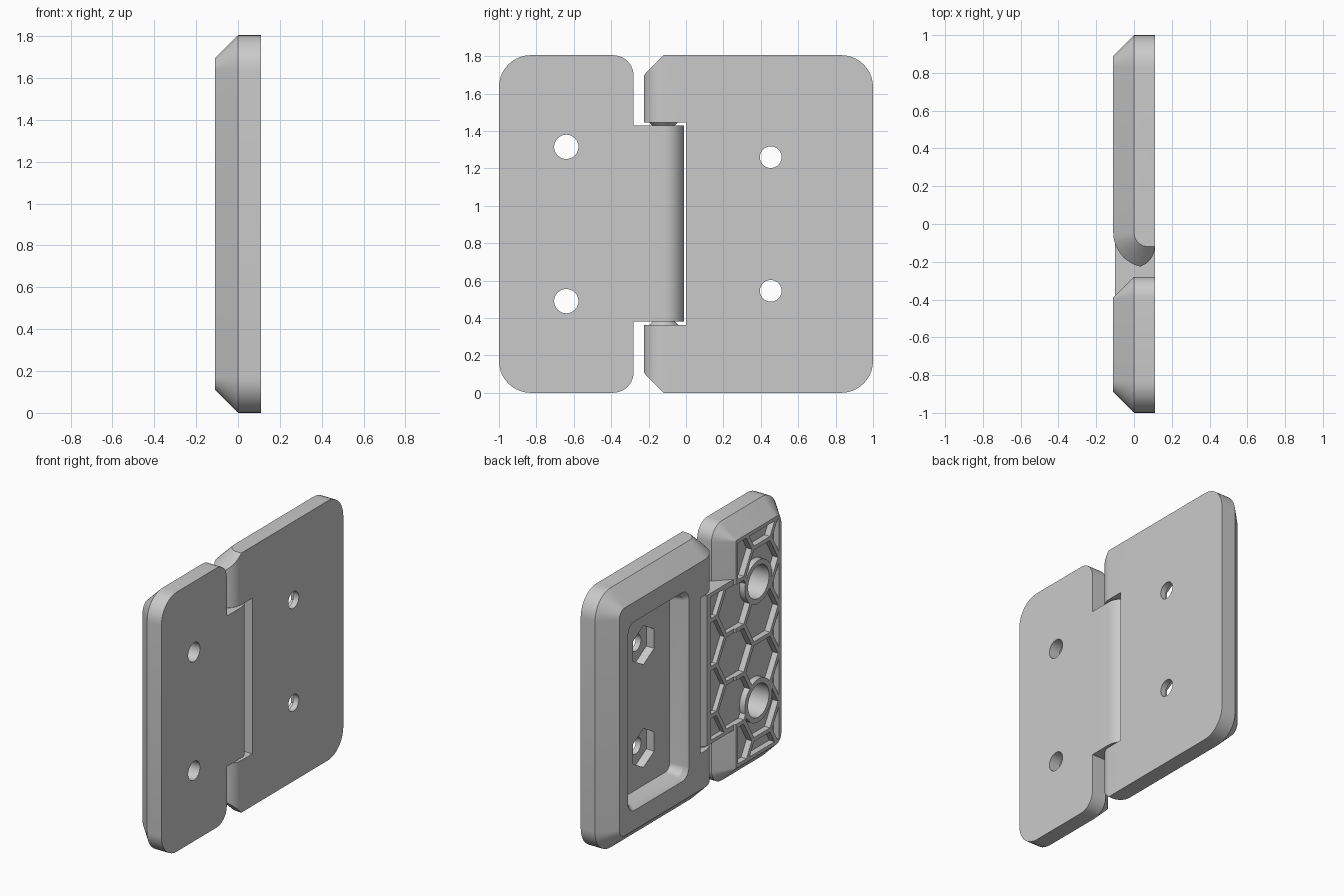
import bpy, bmesh
from math import sin, cos, pi

cube = bpy.data.objects.get("Cube")
if cube:
    bpy.data.objects.remove(cube, do_unlink=True)

grey = bpy.data.materials.new("grey plastic")
grey.use_nodes = True
GREY = (0.59, 0.59, 0.59, 1)
grey.diffuse_color = GREY
grey.node_tree.nodes["Principled BSDF"].inputs["Base Color"].default_value = GREY

H = 1.805          # overall height
T = 0.11           # half thickness, also chamfer size
AXIS = -0.12       # y of the hinge axis


def make(name, lofts):
    """One object from a list of lofts, each a list of matching rings."""
    bm = bmesh.new()
    for rings in lofts:
        vs = [[bm.verts.new(p) for p in r] for r in rings]
        n = len(vs[0])
        for a, b in zip(vs, vs[1:]):
            for i in range(n):
                j = (i + 1) % n
                bm.faces.new((a[i], a[j], b[j], b[i]))
        bm.faces.new(vs[0])
        bm.faces.new(vs[-1][::-1])
    bmesh.ops.recalc_face_normals(bm, faces=bm.faces)
    me = bpy.data.meshes.new(name)
    bm.to_mesh(me)
    bm.free()
    me.materials.append(grey)
    ob = bpy.data.objects.new(name, me)
    bpy.context.collection.objects.link(ob)
    return ob


def along_x(pts, x0, x1):
    return [[(x, y, z) for y, z in pts] for x in (x0, x1)]


def along_z(pts, z0, z1):
    return [[(x, y, z) for x, y in pts] for z in (z0, z1)]


def circle(cy, cz, r, n=40, turn=0.0):
    return [(cy + r * cos(2 * pi * i / n + turn), cz + r * sin(2 * pi * i / n + turn))
            for i in range(n)]


def rounded(x, y0, y1, z0, z1, r_low, r_high, s_low=10):
    """Rounded rectangle ring; the low-y and high-y corners have their own radius."""
    pts = []
    corners = [(y1, z1, -1, -1, r_high, 10), (y0, z1, 1, -1, r_low, s_low),
               (y0, z0, 1, 1, r_low, s_low), (y1, z0, -1, 1, r_high, 10)]
    for q, (y, z, sy, sz, r, steps) in enumerate(corners):
        for i in range(steps + 1):
            a = (q + i / steps) * pi / 2
            pts.append((x, y + sy * r + r * cos(a), z + sz * r + r * sin(a)))
    return pts


def boolean(target, tool, op="DIFFERENCE"):
    m = target.modifiers.new("boolean", "BOOLEAN")
    m.operation, m.solver, m.object = op, "EXACT", tool
    bpy.context.view_layer.update()
    dg = bpy.context.evaluated_depsgraph_get()
    me = bpy.data.meshes.new_from_object(target.evaluated_get(dg))
    target.modifiers.clear()
    target.data = me
    bpy.data.objects.remove(tool, do_unlink=True)


def barrel(sign, back, chamfer):
    """Hinge end outline: round on the front side, chamfered at the back."""
    tip = AXIS + sign * T
    arc = [(T * cos(i * pi / 24), AXIS + sign * T * sin(i * pi / 24)) for i in range(13)]
    return arc + [(-0.04, tip), (-back, tip - sign * chamfer)]


# Wide leaf: chamfered slab with a barrel along its hinge edge
tip = AXIS - T
wide = make("wide_leaf", [[
    rounded(T, tip, 1, 0, H, 0.001, 0.17, 1),
    rounded(0, tip, 1, 0, H, 0.001, 0.17, 1),
    rounded(-T, tip, 1 - T, T, H - T, 0.001, 0.06, 1)]])
outline = [(0.2, 1.2), (0.2, AXIS)] + barrel(-1, T, 0.07) + [(-0.2, tip + 0.07), (-0.2, 1.2)]
boolean(wide, make("barrel_outline", [along_z(outline, -0.1, H + 0.1)]), "INTERSECT")

# Conical bevel at both ends of the barrel
R = 0.075
rings = []
for z, grow in ((0, 0), (T, T), (H - T, T), (H, 0)):
    r = R + grow
    arc = [(R - r * sin(i * pi / 24), AXIS + R - r * cos(i * pi / 24)) for i in range(13)]
    ring = [(0.3, 1.2), (0.3, AXIS - grow)] + arc + [(-0.5, 1.2)]
    rings.append([(x, y, z) for x, y in ring])
boolean(wide, make("barrel_ends", [rings]), "INTERSECT")

# Notch for the knuckle of the narrow leaf
notch = [(-0.5, 0.363), (0.0, 0.363), (0.0, 1.445), (-0.5, 1.445)]
boolean(wide, make("notch", [along_x(notch, -0.3, 0.3)]))

# Back pocket with softened lip, nut recesses and bolt holes
boolean(wide, make("pocket", [[
    rounded(-0.13, 0.11, 0.81, 0.23, H - 0.23, 0.08, 0.08),
    rounded(-0.08, 0.15, 0.77, 0.27, H - 0.27, 0.06, 0.06),
    rounded(0.01, 0.165, 0.755, 0.285, H - 0.285, 0.05, 0.05)]]))
for z in (0.545, H - 0.545):
    boolean(wide, make("nut", [along_x(circle(0.453, z, 0.135, 6, pi / 6), -0.05, 0.07)]))
    boolean(wide, make("hole", [along_x(circle(0.453, z, 0.058), 0.03, 0.2)]))

# Narrow leaf: chamfered slab plus central knuckle
narrow = make("narrow_leaf", [[
    rounded(T, -1, -0.28, 0, H, 0.17, 0.11),
    rounded(0, -1, -0.28, 0, H, 0.17, 0.11),
    rounded(-T, T - 1, -0.28 - T, T, H - T, 0.06, 0.003)]])
knuckle = [(T, -0.6)] + barrel(1, 0.1, 0.08) + [(-0.1, -0.6)]
boolean(narrow, make("knuckle", [along_z(knuckle, 0.38, 1.428)]), "UNION")

# Honeycomb cells, limited to the rim and kept clear of the bosses
PITCH = 0.333
cells = []
for col in range(-3, 3):
    for row in range(-4, 5):
        cy = -0.39 + col * PITCH * 0.866
        cz = H / 2 + (row + 0.5 * (col % 2)) * PITCH
        cells.append(along_x(circle(cy, cz, 0.176, 6), -0.2, -0.068))
honeycomb = make("honeycomb", cells)
half = [(-0.865, 0.135), (-0.415, 0.135), (-0.415, 0.405), (-0.13, 0.405)]
rim = half + [(y, H - z) for y, z in half[::-1]]
boolean(honeycomb, make("rim", [along_x(rim, -0.3, 0.3)]), "INTERSECT")
bolts = (0.49, H - 0.49)
for z in bolts:
    boolean(honeycomb, make("boss", [along_x(circle(-0.64, z, 0.15), -0.4, 0.4)]))
boolean(narrow, honeycomb)

# Counterbored bolt holes
for z in bolts:
    boolean(narrow, make("bore", [along_x(circle(-0.64, z, 0.115), -0.2, 0.03)]))
    boolean(narrow, make("hole", [along_x(circle(-0.64, z, 0.065), 0, 0.2)]))

# Conical pivots between barrel and knuckle
leaves = [wide, narrow]
for name, z, d in (("lower_pivot", 0.36, 1), ("upper_pivot", H - 0.357, -1)):
    cone = [[(x, y, z + d * h) for x, y in circle(0, AXIS, r)]
            for r, h in ((0.08, 0), (0.015, 0.065))]
    leaves.append(make(name, [cone]))

for ob in bpy.context.selected_objects:
    ob.select_set(False)
for ob in leaves:
    ob.select_set(True)
bpy.context.view_layer.objects.active = wide
bpy.ops.object.shade_smooth_by_angle(angle=pi / 6)
